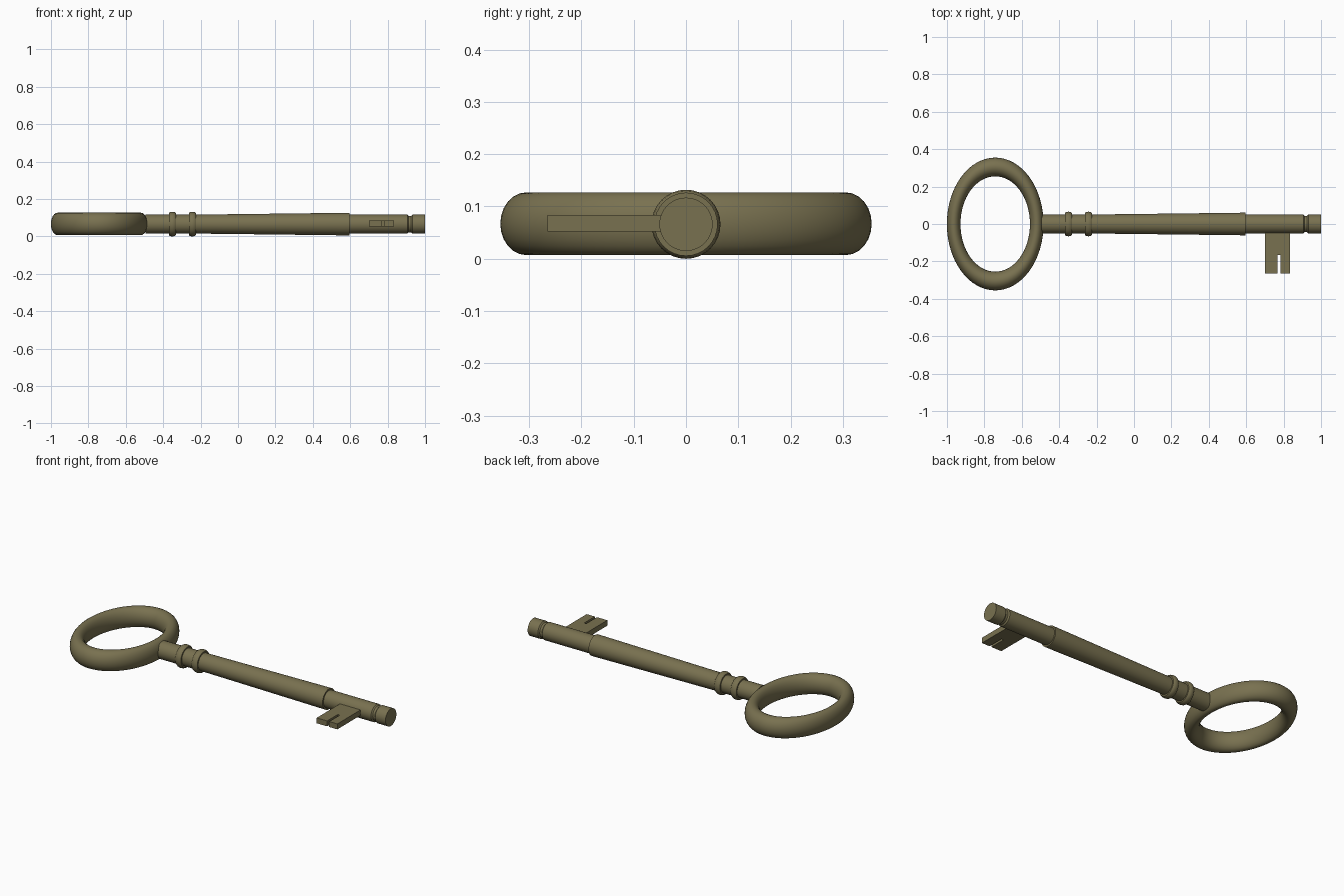
import bpy, bmesh, math
from mathutils import Matrix

cube = bpy.data.objects.get("Cube")
if cube:
    bpy.data.objects.remove(cube, do_unlink=True)

AXIS_Z = 0.066

brass = bpy.data.materials.new("aged_brass")
brass.use_nodes = True
colour = (0.19, 0.165, 0.08, 1)
brass.diffuse_color = colour
brass.node_tree.nodes["Principled BSDF"].inputs["Base Color"].default_value = colour


def finish(name, bm, smooth=True):
    bmesh.ops.recalc_face_normals(bm, faces=bm.faces[:])
    mesh = bpy.data.meshes.new(name)
    bm.to_mesh(mesh)
    bm.free()
    mesh.materials.append(brass)
    ob = bpy.data.objects.new(name, mesh)
    bpy.context.collection.objects.link(ob)
    if smooth:
        bpy.ops.object.select_all(action='DESELECT')
        ob.select_set(True)
        bpy.context.view_layer.objects.active = ob
        bpy.ops.object.shade_smooth_by_angle(angle=math.radians(35))
    return ob


def turned(name, profile, sides=32):
    """Solid turned about the key's long axis from (x, radius) points."""
    bm = bmesh.new()
    rings = []
    for x, r in profile:
        ring = []
        for i in range(sides):
            a = math.tau * i / sides
            ring.append(bm.verts.new((x, r * math.cos(a), AXIS_Z + r * math.sin(a))))
        rings.append(ring)
    for a, b in zip(rings, rings[1:]):
        for i in range(sides):
            j = (i + 1) % sides
            bm.faces.new((a[i], a[j], b[j], b[i]))
    bm.faces.new(rings[0])
    bm.faces.new(rings[-1])
    return finish(name, bm)


# Oval ring handle: a circle swept round, squashed along x
def handle(name, major, minor, half_height, squash, around=64, sides=24):
    bm = bmesh.new()
    section = []
    for i in range(sides):
        a = math.tau * i / sides
        section.append(bm.verts.new((major + minor * math.cos(a), 0, half_height * math.sin(a))))
    edges = [bm.edges.new((section[i], section[(i + 1) % sides])) for i in range(sides)]
    bmesh.ops.spin(bm, geom=section + edges, cent=(0, 0, 0), axis=(0, 0, 1),
                   angle=math.tau, steps=around)
    bmesh.ops.remove_doubles(bm, verts=bm.verts[:], dist=1e-4)
    place = Matrix.Translation((-0.742, 0, AXIS_Z + 0.001)) @ Matrix.Diagonal((squash, 1, 1, 1))
    bmesh.ops.transform(bm, matrix=place, verts=bm.verts[:])
    return finish(name, bm)


handle("ring_handle", 0.305, 0.05, 0.06, 0.728)

# Shaft with tapered sleeve, step and grooved tip
turned("shaft", [(-0.495, 0.051), (-0.2, 0.051), (0.02, 0.0535), (0.595, 0.0605),
                 (0.595, 0.051), (0.905, 0.051), (0.912, 0.044), (0.926, 0.044),
                 (0.933, 0.051), (1.0, 0.051)])

# Rounded collars
for name, x in (("rear_collar", -0.351), ("front_collar", -0.244)):
    turned(name, [(x - 0.019, 0.045), (x - 0.019, 0.059), (x - 0.012, 0.064),
                  (x, 0.066), (x + 0.012, 0.064), (x + 0.019, 0.059), (x + 0.019, 0.045)])

# Notched bit
outline = [(0.7, 0), (0.7, -0.265), (0.768, -0.265), (0.768, -0.165),
           (0.782, -0.165), (0.782, -0.265), (0.835, -0.265), (0.835, 0)]
bm = bmesh.new()
base = bm.faces.new([bm.verts.new((x, y, 0.052)) for x, y in outline])
top = bmesh.ops.extrude_face_region(bm, geom=[base])["geom"]
bmesh.ops.translate(bm, vec=(0, 0, 0.032),
                    verts=[v for v in top if isinstance(v, bmesh.types.BMVert)])
finish("bit", bm, smooth=False)
